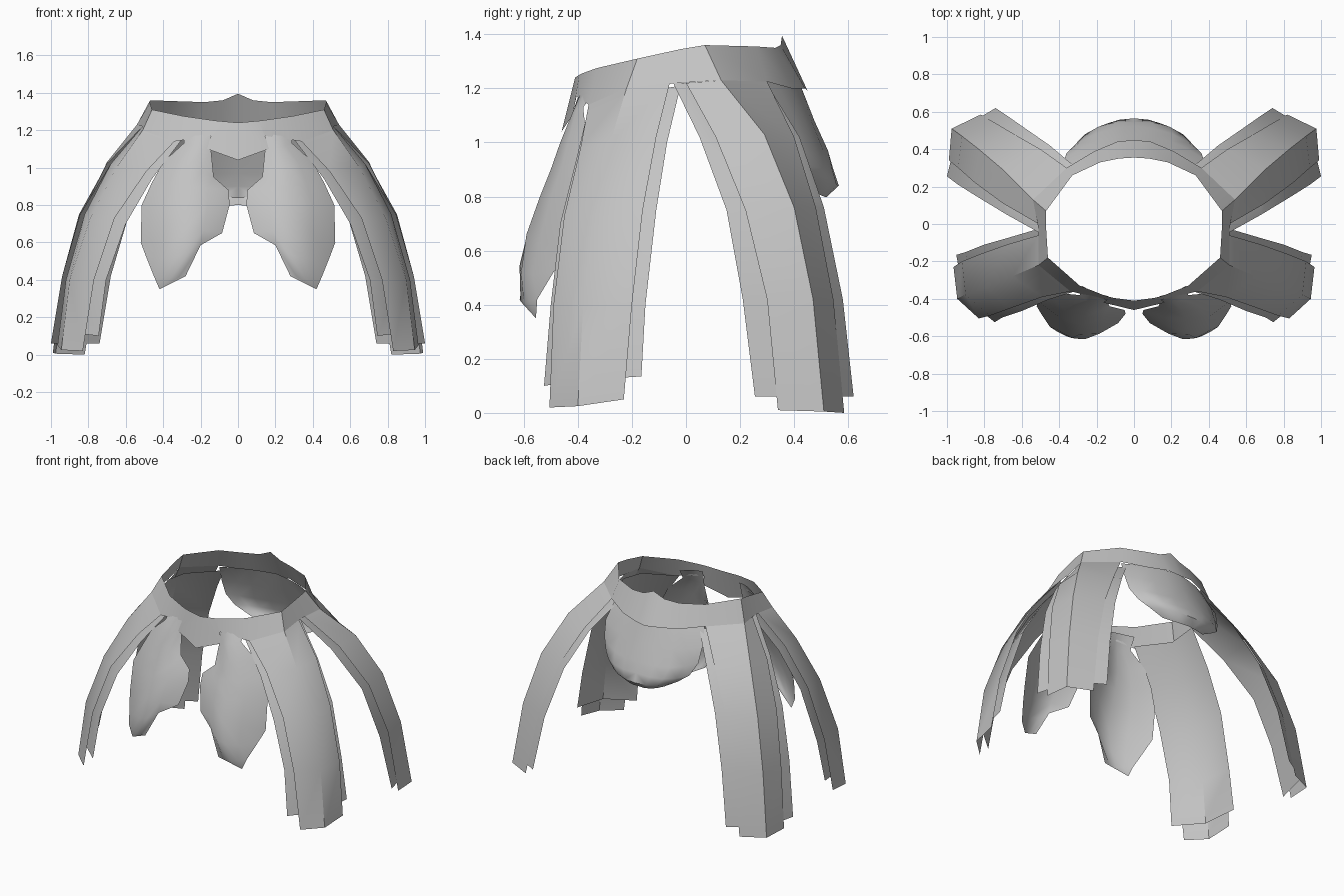
import bpy
import bmesh
import math
from mathutils import Vector

cube = bpy.data.objects.get("Cube")
if cube:
    bpy.data.objects.remove(cube, do_unlink=True)

grey = bpy.data.materials.new("plain grey")
grey.use_nodes = True
colour = (0.55, 0.55, 0.55, 1)
grey.diffuse_color = colour
grey.node_tree.nodes["Principled BSDF"].inputs["Base Color"].default_value = colour


def rounded(row):
    """Turn three points into five on a smooth arc through them."""
    a, b, c = (Vector(p) for p in row)

    def arc(t):
        return a * (1 - t) * (1 - 2 * t) + b * 4 * t * (1 - t) + c * t * (2 * t - 1)
    return [arc(i / 4) for i in range(5)]


def sheet(name, rows, angle=40):
    """Loft a thin sheet through rows of points, face it outward, mirror it."""
    bm = bmesh.new()
    grid = [[bm.verts.new(p) for p in row] for row in rows]
    for upper, lower in zip(grid, grid[1:]):
        for i in range(len(upper) - 1):
            bm.faces.new((upper[i], lower[i], lower[i + 1], upper[i + 1]))
    bmesh.ops.remove_doubles(bm, verts=bm.verts, dist=0.0005)
    bm.normal_update()
    outward = 0
    for f in bm.faces:
        c = f.calc_center_median()
        outward += f.normal.dot(Vector((c.x, c.y, 0))) * f.calc_area()
    if outward < 0:
        bmesh.ops.reverse_faces(bm, faces=bm.faces[:])
    mesh = bpy.data.meshes.new(name)
    bm.to_mesh(mesh)
    bm.free()
    mesh.materials.append(grey)
    ob = bpy.data.objects.new(name, mesh)
    bpy.context.collection.objects.link(ob)
    bpy.ops.object.select_all(action='DESELECT')
    ob.select_set(True)
    bpy.context.view_layer.objects.active = ob
    bpy.ops.object.shade_smooth_by_angle(angle=math.radians(angle))
    mirror = ob.modifiers.new("Mirror", 'MIRROR')
    mirror.merge_threshold = 0.001
    return ob


# Waist band: upper and lower rim from the front point round to the back point
sheet("waist_band", [
    [(0, -0.41, 1.24), (0.11, -0.395, 1.25), (0.15, -0.385, 1.255), (0.29, -0.33, 1.275),
     (0.46, -0.18, 1.31), (0.47, -0.02, 1.345), (0.47, 0.07, 1.36), (0.33, 0.26, 1.355),
     (0.18, 0.33, 1.35), (0.08, 0.35, 1.36), (0, 0.355, 1.395)],
    [(0, -0.46, 1.04), (0.165, -0.42, 1.10), (0.145, -0.405, 1.17), (0.34, -0.36, 1.14),
     (0.51, -0.22, 1.20), (0.51, -0.03, 1.22), (0.54, 0.13, 1.23), (0.36, 0.30, 1.225),
     (0.21, 0.39, 1.20), (0.09, 0.44, 1.20), (0, 0.45, 1.19)],
])

# Front side panels: outer layer, then the wider layer beneath it
sheet("front_side_panel_outer", [
    [(0.51, -0.06, 1.22), (0.51, -0.22, 1.20), (0.34, -0.36, 1.14)],
    [(0.68, -0.11, 1.02), (0.65, -0.28, 1.00), (0.49, -0.39, 0.98)],
    [(0.82, -0.16, 0.75), (0.79, -0.34, 0.73), (0.66, -0.45, 0.73)],
    [(0.92, -0.20, 0.40), (0.90, -0.38, 0.40), (0.77, -0.49, 0.40)],
    [(0.965, -0.23, 0.05), (0.945, -0.40, 0.025), (0.83, -0.505, 0.02)],
])
sheet("front_side_panel_inner", [
    [(0.49, -0.02, 1.21), (0.48, -0.20, 1.18), (0.30, -0.355, 1.15)],
    [(0.66, -0.07, 1.00), (0.63, -0.27, 0.98), (0.46, -0.405, 0.94)],
    [(0.80, -0.11, 0.75), (0.76, -0.33, 0.72), (0.60, -0.465, 0.70)],
    [(0.90, -0.15, 0.40), (0.87, -0.37, 0.40), (0.705, -0.50, 0.40)],
    [(0.95, -0.165, 0.135), (0.91, -0.39, 0.12), (0.745, -0.525, 0.10)],
])

# Back side panels, layered the same way
sheet("back_side_panel_outer", [
    [(0.51, 0.00, 1.22), (0.54, 0.13, 1.23), (0.36, 0.30, 1.225)],
    [(0.70, 0.11, 1.02), (0.70, 0.29, 1.03), (0.50, 0.40, 1.02)],
    [(0.85, 0.22, 0.75), (0.83, 0.40, 0.76), (0.64, 0.48, 0.76)],
    [(0.94, 0.30, 0.42), (0.92, 0.47, 0.42), (0.75, 0.545, 0.42)],
    [(0.99, 0.34, 0.01), (0.975, 0.51, 0.005), (0.82, 0.585, 0.0)],
])
sheet("back_side_panel_inner", [
    [(0.50, -0.05, 1.225), (0.50, 0.13, 1.20), (0.32, 0.31, 1.20)],
    [(0.68, 0.05, 1.02), (0.67, 0.28, 1.02), (0.45, 0.42, 1.02)],
    [(0.845, 0.15, 0.75), (0.80, 0.39, 0.75), (0.58, 0.51, 0.76)],
    [(0.94, 0.21, 0.42), (0.89, 0.46, 0.42), (0.68, 0.58, 0.42)],
    [(1.00, 0.255, 0.06), (0.94, 0.50, 0.06), (0.74, 0.62, 0.06)],
])

# Leaf-shaped plates hanging at the front
sheet("front_leaf_plate", [rounded(r) for r in (
    [(0.14, -0.385, 1.21), (0.21, -0.365, 1.21), (0.28, -0.33, 1.20)],
    [(0.145, -0.41, 1.10), (0.22, -0.42, 1.11), (0.29, -0.38, 1.13)],
    [(0.13, -0.44, 0.95), (0.26, -0.465, 1.00), (0.40, -0.37, 1.03)],
    [(0.05, -0.46, 0.88), (0.27, -0.50, 0.90), (0.46, -0.38, 0.92)],
    [(0.045, -0.48, 0.80), (0.28, -0.54, 0.80), (0.515, -0.41, 0.80)],
    [(0.085, -0.53, 0.65), (0.29, -0.59, 0.66), (0.52, -0.44, 0.60)],
    [(0.20, -0.585, 0.585), (0.33, -0.61, 0.52), (0.49, -0.49, 0.52)],
    [(0.28, -0.615, 0.42), (0.36, -0.60, 0.41), (0.45, -0.55, 0.42)],
    [(0.42, -0.555, 0.35)] * 3,
)], angle=60)

# Rounded shield plate hanging at the back
sheet("back_shield_plate", [rounded(r) for r in (
    [(0, 0.42, 1.22), (0.18, 0.375, 1.22), (0.34, 0.28, 1.23)],
    [(0, 0.475, 1.08), (0.20, 0.44, 1.08), (0.37, 0.35, 1.10)],
    [(0, 0.525, 0.97), (0.21, 0.48, 0.97), (0.36, 0.38, 1.00)],
    [(0, 0.545, 0.90), (0.19, 0.52, 0.90), (0.32, 0.42, 0.92)],
    [(0, 0.565, 0.84), (0.15, 0.535, 0.85), (0.25, 0.45, 0.87)],
    [(0, 0.52, 0.80), (0.08, 0.51, 0.80), (0.16, 0.47, 0.82)],
)], angle=60)
